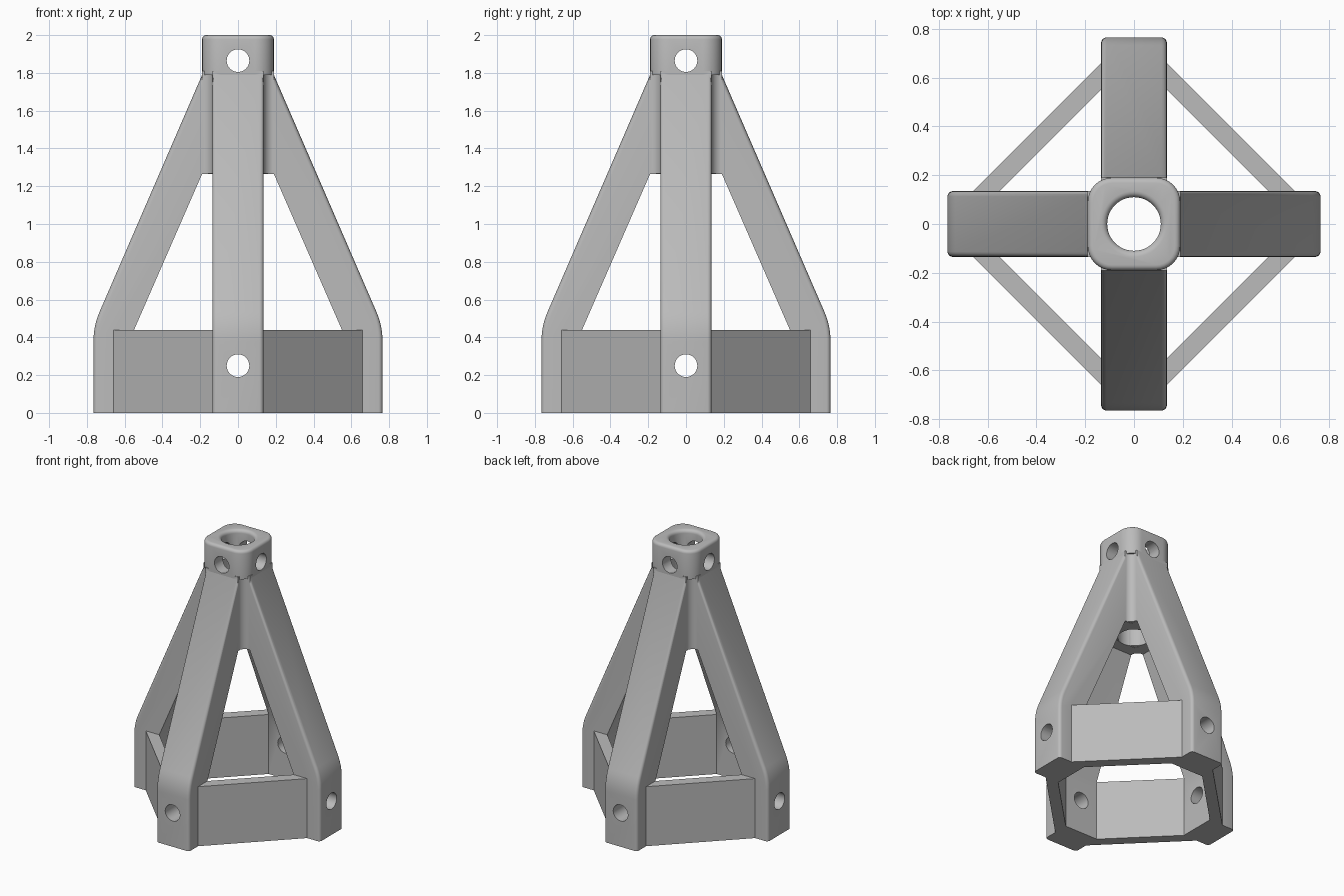
import bpy, bmesh
from math import pi, sin, cos, sqrt
from mathutils import Matrix, Vector

if "Cube" in bpy.data.objects:
    bpy.data.objects.remove(bpy.data.objects["Cube"], do_unlink=True)

grey = bpy.data.materials.new("plain_grey")
grey.use_nodes = True
grey.diffuse_color = (0.5, 0.5, 0.5, 1)
grey.node_tree.nodes["Principled BSDF"].inputs["Base Color"].default_value = (0.5, 0.5, 0.5, 1)

BORE, HOLE, HALF, HUB = 0.11, 0.06, 0.135, 0.19
HUB_LOW, OPEN_TOP, BRACE_TOP = 1.79, 1.265, 0.44


def finish(name, bm):
    bmesh.ops.recalc_face_normals(bm, faces=bm.faces)
    mesh = bpy.data.meshes.new(name)
    bm.to_mesh(mesh)
    bm.free()
    mesh.materials.append(grey)
    ob = bpy.data.objects.new(name, mesh)
    bpy.context.collection.objects.link(ob)
    return ob


def prism(points, offset):
    """Closed profile of 3D points pushed along an offset."""
    bm = bmesh.new()
    face = bm.faces.new([bm.verts.new(p) for p in points])
    out = bmesh.ops.extrude_face_region(bm, geom=[face])["geom"]
    bmesh.ops.translate(bm, vec=offset, verts=[v for v in out if isinstance(v, bmesh.types.BMVert)])
    return bm


def round_edges(bm, rule, size, segments=4):
    edges = [e for e in bm.edges if rule(*e.verts)]
    bmesh.ops.bevel(bm, geom=edges, offset=size, segments=segments, profile=0.5, affect='EDGES')


def combine(target, part, operation):
    mod = target.modifiers.new("join", 'BOOLEAN')
    mod.operation, mod.solver, mod.object = operation, 'EXACT', part
    bpy.context.view_layer.objects.active = target
    bpy.ops.object.modifier_apply(modifier=mod.name)
    bpy.data.objects.remove(part, do_unlink=True)


def ring(centre, radius, start, sweep, steps):
    return [(centre[0] + radius * cos(start + sweep * i / steps),
             centre[1] + radius * sin(start + sweep * i / steps)) for i in range(steps + 1)]


def hub():
    r = 0.1
    c = HUB - r
    pts = []
    for q, (sx, sy) in enumerate([(1, 1), (-1, 1), (-1, -1), (1, -1)]):
        pts += ring((sx * c, sy * c), r, q * pi / 2, pi / 2, 8)
    bm = prism([(x, y, HUB_LOW) for x, y in pts], (0, 0, 2 - HUB_LOW))
    round_edges(bm, lambda a, b: a.co.z > 1.99 and b.co.z > 1.99, 0.022)
    return finish("stand_frame", bm)


def column():
    # Cross-shaped core with hollow fillets between the legs
    half = HALF - 0.001
    r = HUB - half
    pts = []
    for q, (sx, sy) in enumerate([(1, 1), (-1, 1), (-1, -1), (1, -1)]):
        pts += ring((sx * HUB, sy * HUB), r, (q + 3) * pi / 2, -pi / 2, 6)
    low = OPEN_TOP + 0.002
    return finish("core", prism([(x, y, low) for x, y in pts], (0, 0, HUB_LOW + 0.02 - low)))


def leg(turn):
    a, corner, b = Vector((0.765, 0.38)), Vector((0.765, 0.462)), Vector((0.733, 0.535))
    elbow = [a * (1 - t) ** 2 + corner * 2 * t * (1 - t) + b * t * t for t in [i / 6 for i in range(7)]]
    outer = [Vector((0.765, 0))] + elbow + [Vector((0.15, 1.882))]
    inner = [(0.1, 1.882), (0.1, OPEN_TOP), (HUB, OPEN_TOP), (0.55, BRACE_TOP), (0.55, 0)]
    pts = [(p[0], -HALF, p[1]) for p in outer + inner]
    bm = prism(pts, (0, 2 * HALF, 0))

    def is_outer(v):
        return any((Vector((v.co.x, v.co.z)) - p).length < 1e-4 for p in outer)
    round_edges(bm, lambda p, q: is_outer(p) and is_outer(q) and abs(p.co.y - q.co.y) < 1e-4, 0.022)
    bm.transform(Matrix.Rotation(turn, 4, 'Z'))
    return finish("leg", bm)


def brace(turn):
    bm = bmesh.new()
    bmesh.ops.create_cube(bm, size=1)
    bm.transform(Matrix.Rotation(turn + pi / 4, 4, 'Z')
                 @ Matrix.Translation((0.74 / sqrt(2), 0, BRACE_TOP / 2))
                 @ Matrix.Diagonal((0.078, 0.84, BRACE_TOP, 1)))
    return finish("brace", bm)


def bore_cutter():
    # Lathe profile with a rounded rim at the top
    lip = 0.025
    prof = [(0, 1), (BORE, 1)]
    prof += [(BORE + lip - lip * cos(t), 2 - lip + lip * sin(t)) for t in [i * pi / 10 for i in range(6)]]
    prof += [(BORE + lip, 2.1), (0, 2.1)]
    bm = bmesh.new()
    verts = [bm.verts.new((x, 0, z)) for x, z in prof]
    edges = [bm.edges.new(pair) for pair in zip(verts, verts[1:])]
    bmesh.ops.spin(bm, geom=verts + edges, axis=(0, 0, 1), cent=(0, 0, 0), angle=2 * pi, steps=48)
    bmesh.ops.remove_doubles(bm, verts=bm.verts, dist=1e-5)
    return finish("bore_cutter", bm)


def hole_cutter(turn, height):
    pts = [(-1, x, height + z) for x, z in ring((0, 0), HOLE, 0, 2 * pi, 32)[:-1]]
    bm = prism(pts, (2, 0, 0))
    bm.transform(Matrix.Rotation(turn, 4, 'Z'))
    return finish("hole_cutter", bm)


# Join the solid parts
frame = hub()
combine(frame, column(), 'UNION')
for i in range(4):
    combine(frame, leg(i * pi / 2), 'UNION')
for i in range(4):
    combine(frame, brace(i * pi / 2), 'UNION')

# Drill the vertical bore and the cross holes
combine(frame, bore_cutter(), 'DIFFERENCE')
for turn in (0, pi / 2):
    for height in (0.25, 1.865):
        combine(frame, hole_cutter(turn, height), 'DIFFERENCE')

bpy.ops.object.select_all(action='DESELECT')
frame.select_set(True)
bpy.context.view_layer.objects.active = frame
bpy.ops.object.shade_smooth_by_angle(angle=pi / 6)
